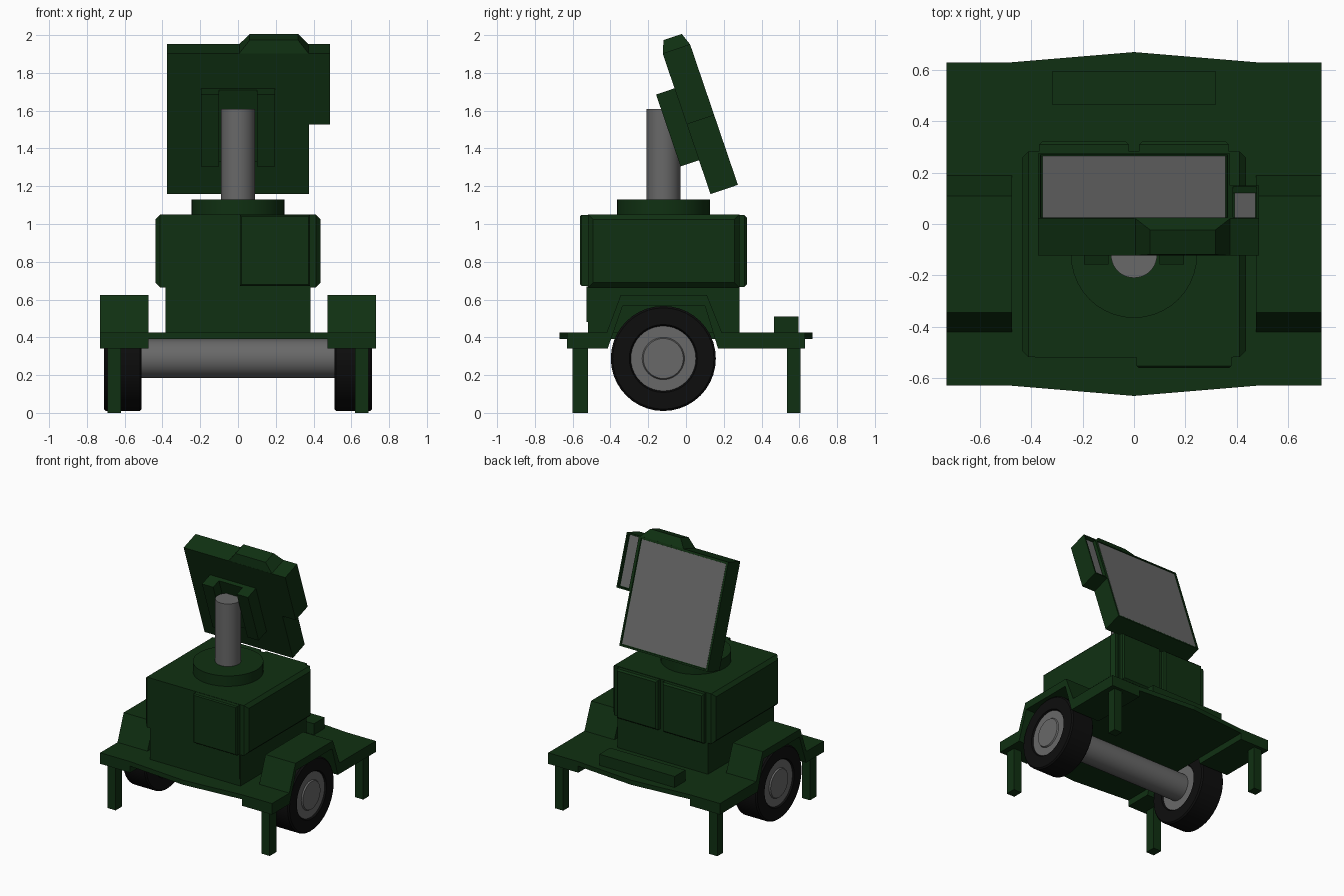
import bpy, bmesh, math
from mathutils import Matrix

if "Cube" in bpy.data.objects:
    bpy.data.objects.remove(bpy.data.objects["Cube"])


def material(name, rgb):
    m = bpy.data.materials.new(name)
    m.diffuse_color = (*rgb, 1)
    m.use_nodes = True
    m.node_tree.nodes["Principled BSDF"].inputs["Base Color"].default_value = m.diffuse_color
    return m


GREEN = material("dark_green", (0.005, 0.03, 0.006))
BLACK = material("rubber_black", (0.004, 0.004, 0.004))
GREY = material("metal_grey", (0.14, 0.14, 0.14))

# Tilted frame of the radar panel: local z runs up the panel, local y out its back
TILT = Matrix.Translation((0, 0.13, 1.158)) @ Matrix.Rotation(math.radians(18.8), 4, 'X')


def finish(bm, name, mat, smooth=False, matrix=None):
    bmesh.ops.recalc_face_normals(bm, faces=bm.faces)
    me = bpy.data.meshes.new(name)
    bm.to_mesh(me)
    bm.free()
    ob = bpy.data.objects.new(name, me)
    bpy.context.collection.objects.link(ob)
    me.materials.append(mat)
    if matrix:
        ob.matrix_world = matrix
    if smooth:
        bpy.ops.object.select_all(action='DESELECT')
        ob.select_set(True)
        bpy.context.view_layer.objects.active = ob
        bpy.ops.object.shade_smooth_by_angle(angle=math.radians(30))
    return ob


def loft(name, ring_a, ring_b, mat=GREEN, matrix=None):
    """Closed solid between two rings with the same point count."""
    bm = bmesh.new()
    a = [bm.verts.new(p) for p in ring_a]
    b = [bm.verts.new(p) for p in ring_b]
    bm.faces.new(a)
    bm.faces.new(b)
    for i in range(len(a)):
        j = (i + 1) % len(a)
        bm.faces.new((a[i], a[j], b[j], b[i]))
    return finish(bm, name, mat, matrix=matrix)


def rect(x0, x1, y0, y1, z):
    return [(x0, y0, z), (x1, y0, z), (x1, y1, z), (x0, y1, z)]


def box(name, x0, x1, y0, y1, z0, z1, mat=GREEN, matrix=None):
    return loft(name, rect(x0, x1, y0, y1, z0), rect(x0, x1, y0, y1, z1), mat, matrix)


def lathe(name, profile, centre, mat, axis='X', sign=1, steps=40):
    """Spin (along, radius) points round an axis through centre."""
    bm = bmesh.new()
    vs = [bm.verts.new((r, 0, a * sign)) for a, r in profile]
    edges = [bm.edges.new(p) for p in zip(vs, vs[1:])]
    bmesh.ops.spin(bm, geom=vs + edges, axis=(0, 0, 1), cent=(0, 0, 0),
                   angle=2 * math.pi, steps=steps, use_duplicate=False)
    bmesh.ops.remove_doubles(bm, verts=bm.verts, dist=1e-5)
    m = Matrix.Translation(centre)
    if axis == 'X':
        m = m @ Matrix.Rotation(math.pi / 2, 4, 'Y')
    return finish(bm, name, mat, True, m)


def rod(name, a0, a1, r, centre, mat, axis='Z'):
    return lathe(name, [(a0, 0), (a0, r), (a1, r), (a1, 0)], centre, mat, axis)


def recess(ob, margin, depth):
    """Sink a panel into the local +y face."""
    bm = bmesh.new()
    bm.from_mesh(ob.data)
    face = max(bm.faces, key=lambda f: f.normal.y)
    bmesh.ops.inset_region(bm, faces=[face], thickness=margin)
    bmesh.ops.inset_region(bm, faces=[face], thickness=0.0005, depth=-depth)
    bm.to_mesh(ob.data)
    bm.free()


# Trailer deck with slightly pointed front and back
outline = [(-.48, -.63), (0, -.67), (.48, -.63), (.48, .63), (0, .67), (-.48, .63)]
loft("deck", [(x, y, .39) for x, y in outline], [(x, y, .425) for x, y in outline])
box("rear_deck_box", -.32, .32, .465, .595, .425, .51)

# Fenders, legs and wheels on both sides
fender = [(-.63, .34), (-.63, .425), (-.42, .425), (-.345, .625), (.11, .625), (.19, .425),
          (.63, .425), (.63, .34), (.17, .34), (.10, .567), (-.335, .567), (-.415, .34)]
tyre = [(.53, .172), (.51, .18), (.51, .268), (.52, .278), (.70, .278), (.71, .268),
        (.71, .18), (.695, .172), (.53, .172)]
hub = [(.52, 0), (.52, .172), (.70, .172), (.70, .112), (.71, .106), (.71, 0)]
AXLE = (0, -.12, .288)
for s, side in ((-1, "left"), (1, "right")):
    loft(f"{side}_fender", [(s * .475, y, z) for y, z in fender],
         [(s * .73, y, z) for y, z in fender])
    for end, y0, y1 in (("front", -.60, -.52), ("rear", .535, .605)):
        box(f"{end}_{side}_leg", s * .62, s * .69, y0, y1, 0, .345)
    lathe(f"{side}_tyre", tyre, AXLE, BLACK, sign=s)
    lathe(f"{side}_hub", hub, AXLE, GREY, sign=s)
rod("axle", -.52, .52, .103, AXLE, GREY, 'X')

# Equipment cabinet
box("cabinet", -.385, .385, -.52, .283, .42, 1.05)


def door(name, centre, width, height, depth, turn, bevel):
    """Door slab whose outer edges are chamfered; turn points it outward."""
    w, h = width / 2, height / 2
    m = Matrix.Translation(centre) @ Matrix.Rotation(turn, 4, 'Z') @ Matrix.Rotation(math.pi / 2, 4, 'X')
    bm = bmesh.new()
    rings = [[bm.verts.new(p) for p in rect(-a, a, -b, b, z)] for a, b, z in
             ((w, h, 0), (w, h, depth - bevel), (w - bevel, h - bevel, depth))]
    bm.faces.new(rings[0])
    bm.faces.new(rings[2])
    for lo, hi in zip(rings, rings[1:]):
        for i in range(4):
            j = (i + 1) % 4
            bm.faces.new((lo[i], lo[j], hi[j], hi[i]))
    finish(bm, name, GREEN, matrix=m)


for s, side in ((-1, "left"), (1, "right")):
    door(f"{side}_side_door", (s * .384, -.118, .857), .80, .386, .053, s * math.pi / 2, .025)
    door(f"{side}_rear_door", (s * .195, .282, .857), .35, .38, .04, math.pi, .012)
door("front_door", (.195, -.519, .86), .37, .376, .042, 0, .008)
box("front_lower_panel", .01, .38, -.526, -.51, .48, .67)

# Turntable and mast
rod("turntable", 1.045, 1.13, .246, (0, -.12, 0), GREEN)
rod("mast", 1.12, 1.61, .09, (0, -.12, 0), GREY)

# Tilted panel with screens on its back
panel = box("main_panel", -.375, .375, 0, .153, 0, .787, matrix=TILT)
recess(panel, .016, .006)
box("main_screen", -.357, .357, .13, .149, .018, .769, GREY, TILT)
side_box = box("side_panel", .375, .488, 0, .153, .39, .787, matrix=TILT)
recess(side_box, .014, .026)
box("side_screen", .391, .473, .11, .129, .406, .771, GREY, TILT)
loft("panel_top_cap", rect(.005, .375, 0, .153, .785), rect(.062, .318, .027, .129, .852), matrix=TILT)

# Mast bracket on the panel front
for s, side in ((-1, "left"), (1, "right")):
    box(f"{side}_bracket_rail", s * .1, s * .195, -.103, .005, .19, .592, matrix=TILT)
box("bracket_web", -.1, .1, -.03, .005, .19, .592, matrix=TILT)
